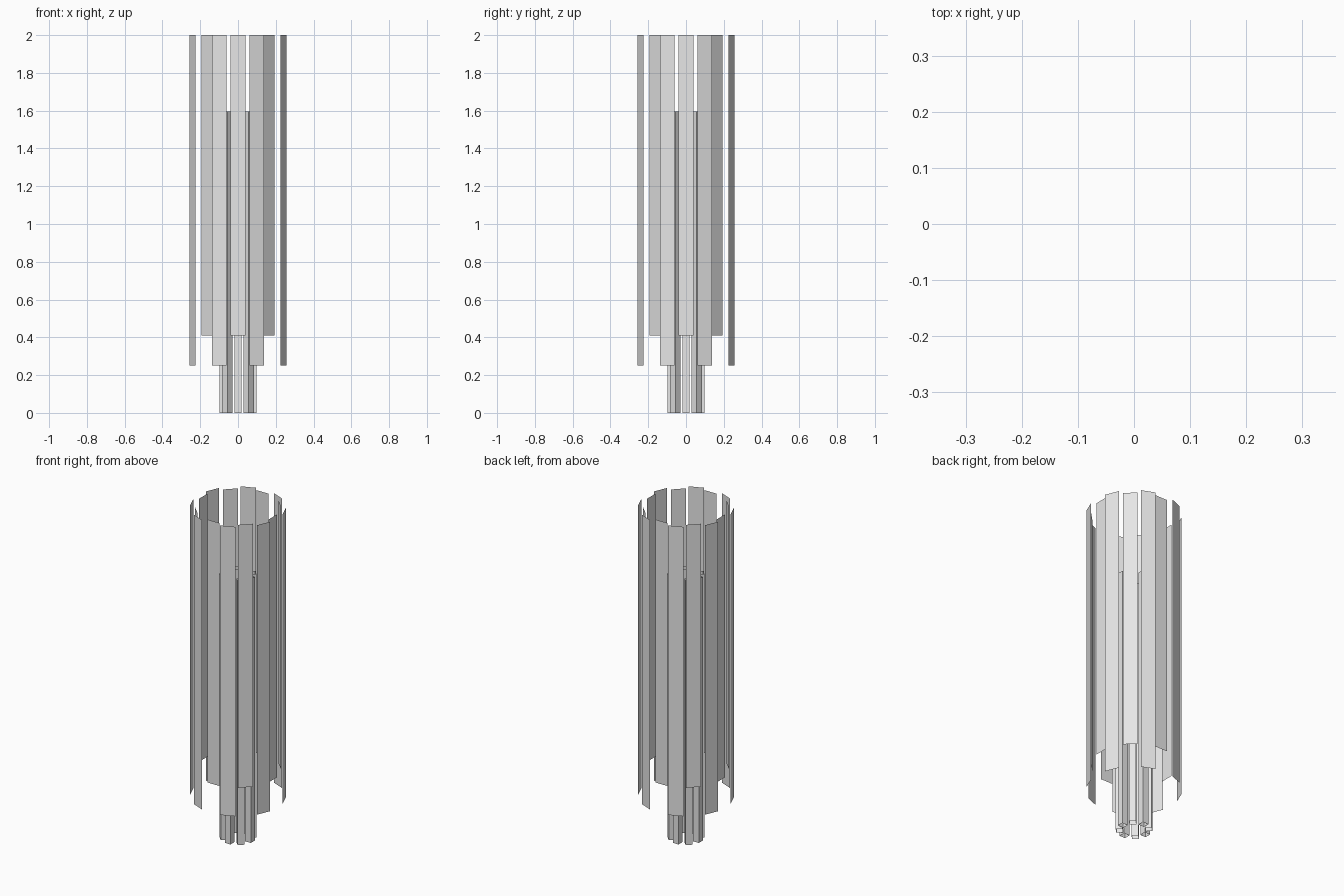
import bpy, bmesh, math
from mathutils import Matrix, Vector

if "Cube" in bpy.data.objects:
    bpy.data.objects.remove(bpy.data.objects["Cube"])

grey = bpy.data.materials.new("pale grey")
grey.diffuse_color = (0.8, 0.8, 0.8, 1)
grey.use_nodes = True
grey.node_tree.nodes["Principled BSDF"].inputs["Base Color"].default_value = grey.diffuse_color


def ring(name, outline, count, start, z0, z1, closed):
    """Repeat an upright sheet, extruded from a plan outline, around the z axis."""
    bm = bmesh.new()
    for i in range(count):
        turn = Matrix.Rotation(start + i * math.tau / count, 3, 'Z')
        pts = [turn @ Vector((x, y, 0)) for x, y in outline]
        low = [bm.verts.new((p.x, p.y, z0)) for p in pts]
        high = [bm.verts.new((p.x, p.y, z1)) for p in pts]
        n = len(pts)
        for a in range(n if closed else n - 1):
            b = (a + 1) % n
            bm.faces.new((low[a], low[b], high[b], high[a]))
    mesh = bpy.data.meshes.new(name)
    bm.to_mesh(mesh)
    bm.free()
    mesh.materials.append(grey)
    obj = bpy.data.objects.new(name, mesh)
    bpy.context.collection.objects.link(obj)


def strip(radius, width):
    return [(-width / 2, -radius), (width / 2, -radius)]


# Outer flat hanging strips: short inner row and longer staggered outer row
ring("short_strips", strip(0.233, 0.082), 8, 0, 0.41, 2.0, False)
ring("long_strips", strip(0.26, 0.085), 8, math.pi / 8, 0.25, 2.0, False)

# Core cluster of open-ended square tubes
h, c = 0.019, 0.08
tube = [(-h, -c - h), (h, -c - h), (h, -c + h), (-h, -c + h)]
ring("core_tubes", tube, 8, 0, 0.0, 1.595, True)
